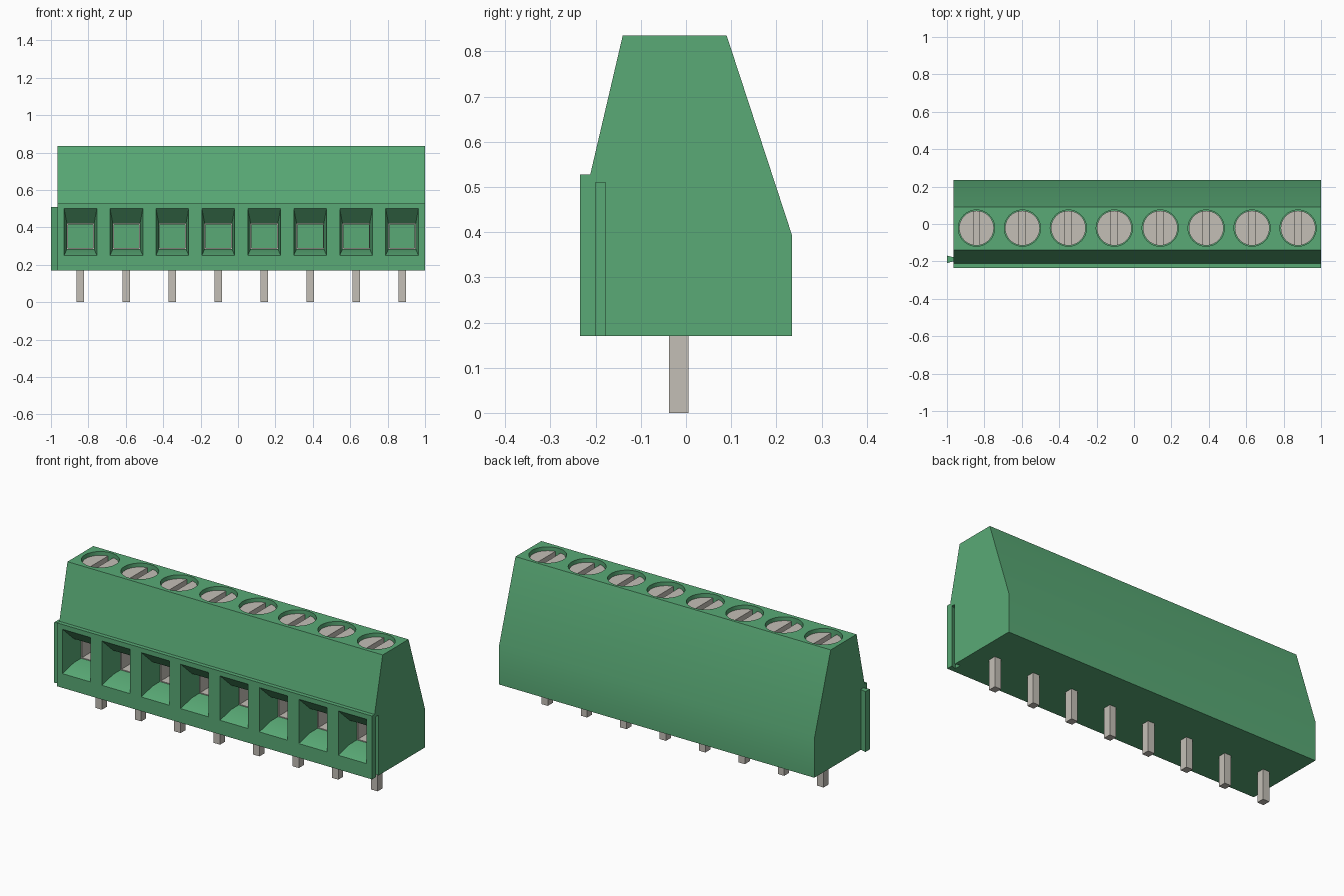
import bpy, bmesh, math
from mathutils import Matrix, Vector

cube = bpy.data.objects.get("Cube")
if cube:
    bpy.data.objects.remove(cube, do_unlink=True)


def material(name, rgb):
    m = bpy.data.materials.new(name)
    m.use_nodes = True
    m.diffuse_color = (*rgb, 1)
    bsdf = next(n for n in m.node_tree.nodes if n.type == 'BSDF_PRINCIPLED')
    bsdf.inputs["Base Color"].default_value = (*rgb, 1)
    return m


green = material("green plastic", (0.10, 0.40, 0.18))
metal = material("grey metal", (0.55, 0.52, 0.47))

COUNT = 8
X0, X1 = -0.965, 1.0
PITCH = (X1 - X0) / COUNT
CENTRES = [X0 + PITCH * (i + 0.5) for i in range(COUNT)]
SCREW_Y = -0.022


def finish(bm, name, mat):
    bmesh.ops.recalc_face_normals(bm, faces=bm.faces)
    mesh = bpy.data.meshes.new(name)
    bm.to_mesh(mesh)
    bm.free()
    mesh.materials.append(mat)
    ob = bpy.data.objects.new(name, mesh)
    bpy.context.collection.objects.link(ob)
    return ob


def loft(bm, rings):
    """Closed solid through rings of equal point count."""
    loops = [[bm.verts.new(p) for p in r] for r in rings]
    n = len(loops[0])
    for a, b in zip(loops, loops[1:]):
        for i in range(n):
            j = (i + 1) % n
            bm.faces.new((a[i], a[j], b[j], b[i]))
    bm.faces.new(loops[0])
    bm.faces.new(loops[-1])


def box(bm, x0, x1, y0, y1, z0, z1):
    loft(bm, [[(x0, y0, z), (x1, y0, z), (x1, y1, z), (x0, y1, z)] for z in (z0, z1)])


def cylinder(bm, x, y, z0, z1, r, n=40):
    ang = [2 * math.pi * i / n for i in range(n)]
    loft(bm, [[(x + r * math.cos(a), y + r * math.sin(a), z) for a in ang] for z in (z0, z1)])


def cut(ob, bm):
    """Subtract the solids in bm from ob and remove the cutter."""
    cutter = finish(bm, "cutter", ob.data.materials[0])
    cutter.hide_render = True
    mod = ob.modifiers.new("cut", 'BOOLEAN')
    mod.operation = 'DIFFERENCE'
    mod.solver = 'EXACT'
    mod.object = cutter
    dg = bpy.context.evaluated_depsgraph_get()
    mesh = bpy.data.meshes.new_from_object(ob.evaluated_get(dg))
    ob.modifiers.clear()
    ob.data = mesh
    bpy.data.objects.remove(cutter, do_unlink=True)


def smooth(ob):
    bpy.ops.object.select_all(action='DESELECT')
    ob.select_set(True)
    bpy.context.view_layer.objects.active = ob
    bpy.ops.object.shade_smooth_by_angle(angle=math.radians(30))


# Housing: side profile extruded along x
profile = [(-0.235, 0.17), (-0.235, 0.527), (-0.212, 0.527), (-0.14, 0.835),
           (0.09, 0.835), (0.235, 0.392), (0.235, 0.17)]
bm = bmesh.new()
loft(bm, [[(x, y, z) for y, z in profile] for x in (X0, X1)])
housing = finish(bm, "housing", green)

# Wire entries: flared mouth, then a straight pocket
bm = bmesh.new()
mouth, throat = (0.0875, 0.25, 0.50), (0.0725, 0.285, 0.42)
for x in CENTRES:
    stations = [(-0.26, mouth), (-0.235, mouth), (-0.155, throat), (0.05, throat)]
    loft(bm, [[(x - w, y, a), (x + w, y, a), (x + w, y, b), (x - w, y, b)]
              for y, (w, a, b) in stations])
cut(housing, bm)

# Screw wells in the top
bm = bmesh.new()
for x in CENTRES:
    cylinder(bm, x, SCREW_Y, 0.74, 0.86, 0.097)
cut(housing, bm)


def dovetail(bm, neck_x, tip_x, z0, z1):
    c, n, t = -0.189, 0.011, 0.020
    loft(bm, [[(neck_x, c - n, z), (tip_x, c - t, z), (tip_x, c + t, z), (neck_x, c + n, z)]
              for z in (z0, z1)])


# Dovetail groove on one end, matching rail on the other
bm = bmesh.new()
dovetail(bm, X1 + 0.001, X1 - 0.03, 0.15, 0.51)
cut(housing, bm)
smooth(housing)
bm = bmesh.new()
dovetail(bm, X0, -1.0, 0.17, 0.51)
finish(bm, "dovetail_rail", green)

# Slotted screw heads
bm = bmesh.new()
for x in CENTRES:
    cylinder(bm, x, SCREW_Y, 0.739, 0.815, 0.093)
screws = finish(bm, "screw_heads", metal)
bm = bmesh.new()
for x in CENTRES:
    box(bm, x - 0.017, x + 0.017, SCREW_Y - 0.12, SCREW_Y + 0.12, 0.785, 0.84)
cut(screws, bm)
smooth(screws)

# Metal clamp lining deep in each wire entry
bm = bmesh.new()
T = 0.005
w, a, b = throat
for x in CENTRES:
    for s in (-1, 1):
        box(bm, *sorted((x + s * w, x + s * (w - T))), -0.09, 0.05, a, b)
    for z in (a, b - T):
        box(bm, x - w + T, x + w - T, -0.09, 0.05, z, z + T)
finish(bm, "wire_clamps", metal)

# Solder pins
bm = bmesh.new()
for x in CENTRES:
    box(bm, x - 0.02, x + 0.02, -0.038, 0.006, 0.0, 0.18)
finish(bm, "pins", metal)
